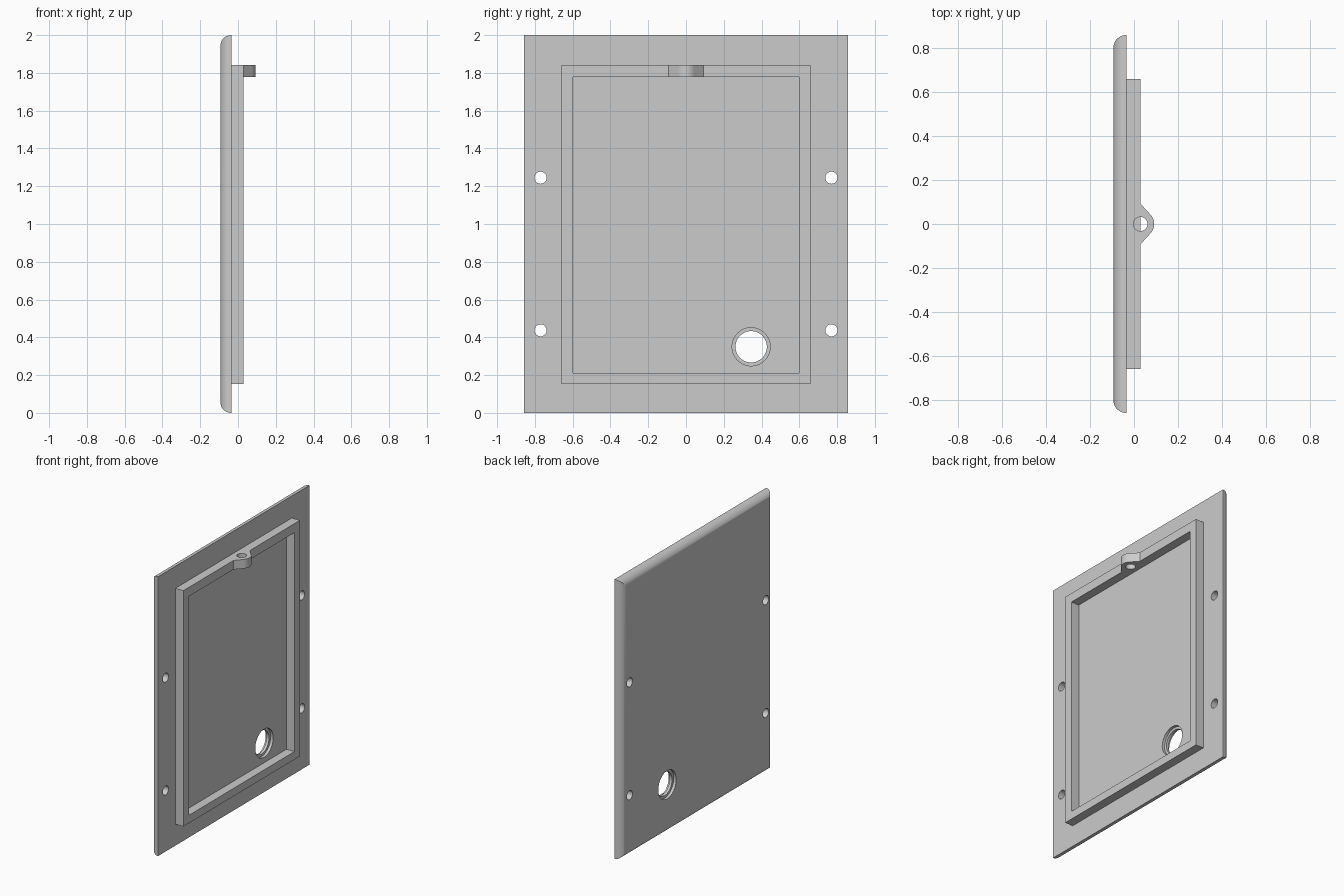
import bpy, bmesh, math
from mathutils import Matrix, Vector

cube = bpy.data.objects.get("Cube")
if cube:
    bpy.data.objects.remove(cube, do_unlink=True)

grey = bpy.data.materials.new("plain_grey")
grey.use_nodes = True
GREY = (0.6, 0.6, 0.6, 1)
grey.diffuse_color = GREY
grey.node_tree.nodes["Principled BSDF"].inputs["Base Color"].default_value = GREY

# Main levels along x
BACK, FACE, RIM = -0.093, -0.034, 0.029
HALF_W, HEIGHT, ROUND = 0.857, 2.0, 0.056
BAR_LOW, BAR_TOP = 1.777, 1.842


def make_object(name, bm):
    bmesh.ops.recalc_face_normals(bm, faces=bm.faces)
    mesh = bpy.data.meshes.new(name)
    bm.to_mesh(mesh)
    bm.free()
    mesh.materials.append(grey)
    obj = bpy.data.objects.new(name, mesh)
    bpy.context.collection.objects.link(obj)
    return obj


def loft(name, rings):
    """Join rings of equal point count and cap both ends."""
    bm = bmesh.new()
    loops = [[bm.verts.new(p) for p in ring] for ring in rings]
    n = len(loops[0])
    for a, b in zip(loops, loops[1:]):
        for i in range(n):
            j = (i + 1) % n
            bm.faces.new((a[i], a[j], b[j], b[i]))
    bm.faces.new(loops[0])
    bm.faces.new(loops[-1])
    return make_object(name, bm)


def rect(x, half, low, high):
    return [(x, -half, low), (x, half, low), (x, half, high), (x, -half, high)]


def cylinder(name, centre, radius, depth, axis, segments=48):
    bm = bmesh.new()
    turn = Vector((0, 0, 1)).rotation_difference(Vector(axis)).to_matrix().to_4x4()
    bmesh.ops.create_cone(bm, cap_ends=True, segments=segments, radius1=radius,
                          radius2=radius, depth=depth,
                          matrix=Matrix.Translation(centre) @ turn)
    return make_object(name, bm)


def combine(target, tool, operation="DIFFERENCE"):
    mod = target.modifiers.new(tool.name, "BOOLEAN")
    mod.operation, mod.solver, mod.object = operation, "EXACT", tool
    bpy.ops.object.select_all(action="DESELECT")
    bpy.context.view_layer.objects.active = target
    target.select_set(True)
    bpy.ops.object.modifier_apply(modifier=mod.name)
    bpy.data.objects.remove(tool, do_unlink=True)


# Cover plate with rounded outer edges and mitred corners
rings = []
STEPS = 10
for k in range(STEPS + 1):
    a = k / STEPS * math.pi / 2
    inset = ROUND * (1 - math.sin(a))
    rings.append(rect(BACK + ROUND * (1 - math.cos(a)),
                      HALF_W - inset, inset, HEIGHT - inset))
rings.append(rect(FACE, HALF_W, 0, HEIGHT))
plate = loft("cover_plate", rings)

# Four screw holes
for y in (-0.77, 0.77):
    for z in (0.437, 1.245):
        combine(plate, cylinder("screw_cutter", (BACK, y, z), 0.032, 0.4, (1, 0, 0)))

# Large port, stepped from both sides to leave a thin inner lip
PORT_Y, PORT_Z = 0.345, 0.35
combine(plate, cylinder("port_cutter", (BACK, PORT_Y, PORT_Z), 0.083, 0.4, (1, 0, 0), 64))
for x in (BACK, FACE):
    combine(plate, cylinder("step_cutter", (x, PORT_Y, PORT_Z), 0.101, 0.04, (1, 0, 0), 64))

# Raised rectangular frame
frame = loft("raised_frame", [rect(x, 0.659, 0.153, BAR_TOP) for x in (FACE, RIM)])
combine(frame, loft("frame_cutter", [rect(x, 0.597, 0.21, BAR_LOW) for x in (-0.1, 0.1)]))

# Eyelet on the top bar: rounded nose with straight flanks
EYE = 0.0625
flank = math.radians(45)
outline = [(0.0, -0.093), (RIM, -0.093)]
for k in range(25):
    a = -flank + 2 * flank * k / 24
    outline.append((RIM + EYE * math.cos(a), EYE * math.sin(a)))
outline += [(RIM, 0.093), (0.0, 0.093)]
eyelet = loft("eyelet", [[(x, y, z) for x, y in outline] for z in (BAR_LOW, BAR_TOP)])
combine(frame, eyelet, "UNION")
combine(frame, cylinder("eyelet_cutter", (RIM, 0, BAR_TOP), 0.032, 0.3, (0, 0, 1)))

# Smooth curves, sharp edges
for obj in (plate, frame):
    bpy.ops.object.select_all(action="DESELECT")
    bpy.context.view_layer.objects.active = obj
    obj.select_set(True)
    bpy.ops.object.shade_smooth_by_angle(angle=math.radians(25))
